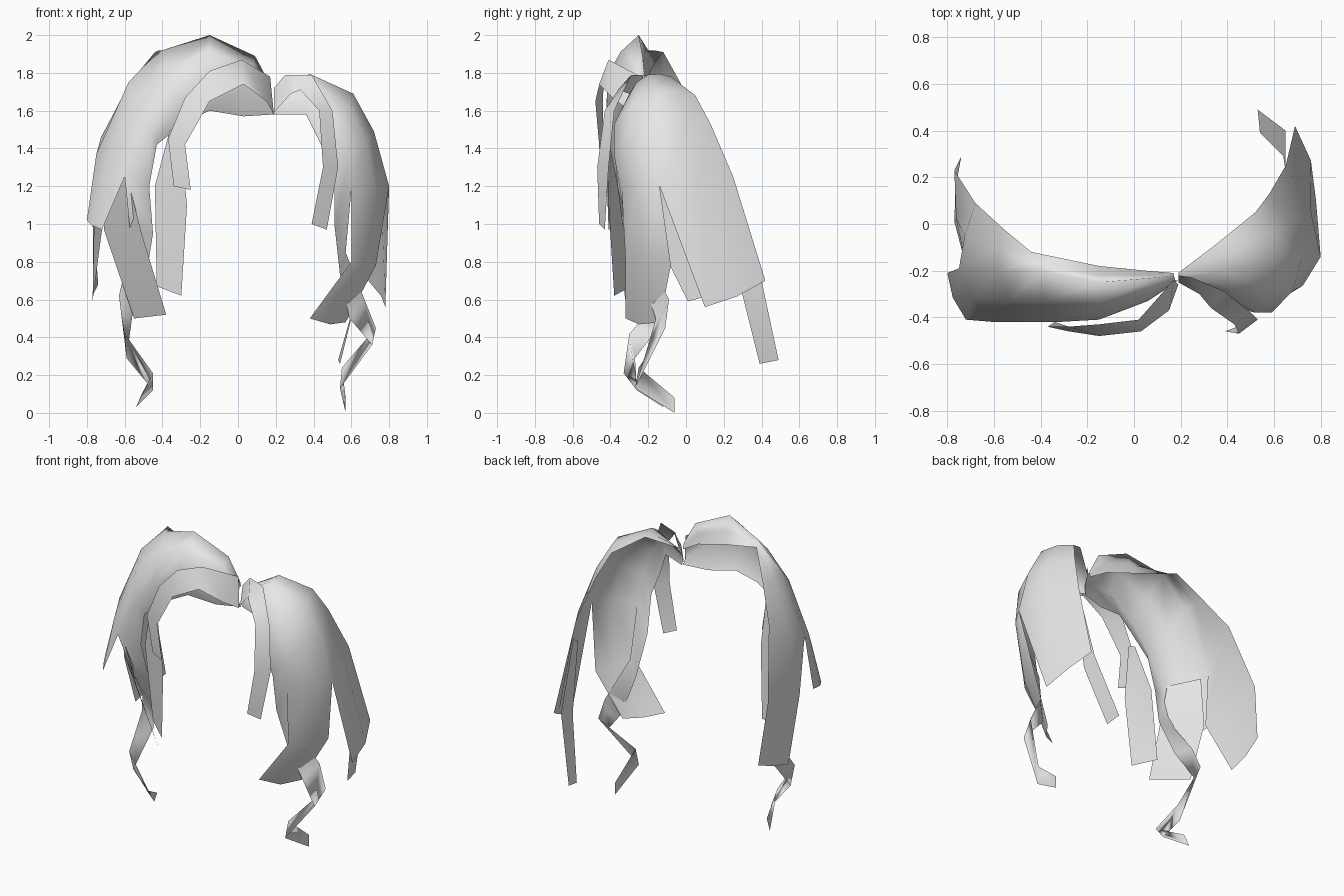
import bpy
import bmesh
from mathutils import Vector

default_cube = bpy.data.objects.get("Cube")
if default_cube:
    bpy.data.objects.remove(default_cube, do_unlink=True)

# Single hair colour
hair = bpy.data.materials.new("light grey hair")
hair.use_nodes = True
hair.diffuse_color = (.8, .8, .8, 1)
hair.node_tree.nodes["Principled BSDF"].inputs["Base Color"].default_value = (.8, .8, .8, 1)

HEAD_CENTRE = Vector((0, .2, 1.1))


def add_ribbon(bm, first_edge, second_edge, bulge=0):
    """Skin a ribbon between two edge paths, with a centre line pushed outward."""
    rows = []
    for first, second in zip(first_edge, second_edge):
        a, b = Vector(first), Vector(second)
        across = b - a
        middle = (a + b) / 2
        outward = middle - HEAD_CENTRE
        outward -= outward.project(across)
        middle += outward.normalized() * across.length * bulge
        columns = [a, middle, b] if bulge else [a, b]
        rows.append([bm.verts.new(point) for point in columns])
    for upper, lower in zip(rows, rows[1:]):
        for i in range(len(upper) - 1):
            bm.faces.new((upper[i], upper[i + 1], lower[i + 1], lower[i]))


def make_lock(name, *ribbons):
    """Build one lock of hair from ribbons that share their touching edges."""
    bm = bmesh.new()
    for ribbon in ribbons:
        add_ribbon(bm, *ribbon)
    bmesh.ops.remove_doubles(bm, verts=bm.verts, dist=.001)
    bmesh.ops.recalc_face_normals(bm, faces=bm.faces)
    facing = sum(face.normal.dot(face.calc_center_median() - HEAD_CENTRE) * face.calc_area()
                 for face in bm.faces)
    if facing < 0:
        bmesh.ops.reverse_faces(bm, faces=bm.faces)
    for face in bm.faces:
        face.smooth = True
    mesh = bpy.data.meshes.new(name)
    bm.to_mesh(mesh)
    bm.free()
    mesh.materials.append(hair)
    lock = bpy.data.objects.new(name, mesh)
    bpy.context.collection.objects.link(lock)
    return lock


# Left side hair: back tip, front tip and a narrow inner strand ending in a curl
back = [(.19, -.21, 1.7), (.36, -.08, 1.78), (.52, .05, 1.68), (.58, .13, 1.53),
        (.65, .25, 1.25), (.69, .42, .7)]
crown = [(.19, -.23, 1.66), (.39, -.2, 1.79), (.61, -.15, 1.69), (.72, -.15, 1.49),
         (.8, -.14, 1.2)]
ridge = [(.19, -.24, 1.62), (.38, -.3, 1.69), (.52, -.38, 1.53), (.59, -.38, 1.36),
         (.6, -.34, 1.18)]
inner = [(.19, -.23, 1.58), (.36, -.3, 1.58), (.44, -.36, 1.42), (.51, -.36, 1.25),
         (.51, -.32, 1)]
curl_outer = [(.57, -.22, .85), (.67, -.09, .6), (.73, -.11, .45), (.55, -.25, .24),
              (.57, -.06, .08)]
curl_inner = [(.54, -.24, .73), (.59, -.16, .5), (.71, -.2, .36), (.54, -.27, .13),
              (.57, -.06, 0)]
make_lock("left_side_hair",
          (back, crown + [(.78, .1, .56)], .08),
          (crown + [(.73, -.08, .78), (.57, -.14, .48)],
           ridge + [(.6, -.32, .8), (.38, -.32, .5)], .12),
          (ridge + curl_outer, inner + curl_inner))

# Right side hair: back tip, swept middle tip and an inner strand ending in a curl
back = [(.17, -.21, 1.7), (.05, -.2, 1.77), (-.15, -.18, 1.83), (-.44, -.12, 1.91),
        (-.56, -.02, 1.73), (-.68, .09, 1.53), (-.77, .23, 1.08), (-.74, .29, .68)]
crown = [(.17, -.22, 1.74), (.09, -.23, 1.89), (-.15, -.25, 2), (-.4, -.2, 1.92),
         (-.58, -.2, 1.75), (-.75, -.19, 1.37)]
ridge = [(.18, -.25, 1.62), (.06, -.33, 1.74), (-.15, -.41, 1.8), (-.33, -.42, 1.66),
         (-.46, -.42, 1.5), (-.6, -.42, 1.25)]
inner = [(.19, -.24, 1.58), (.03, -.28, 1.57), (-.15, -.32, 1.6), (-.28, -.36, 1.54),
         (-.43, -.38, 1.42), (-.47, -.36, 1.2)]
curl_outer = [(-.57, -.3, .95), (-.6, -.16, .75), (-.63, -.12, .62), (-.6, -.3, .42),
              (-.45, -.33, .21), (-.51, -.13, .1)]
curl_inner = [(-.45, -.3, .95), (-.49, -.2, .7), (-.56, -.1, .51), (-.59, -.27, .29),
              (-.45, -.26, .12), (-.54, -.12, .03)]
make_lock("right_side_hair",
          (back, crown + [(-.72, -.18, .97), (-.77, .01, .59)], .04),
          (crown + [(-.8, -.21, 1.02)], ridge + [(-.72, -.41, .97)], .08),
          (ridge + curl_outer, inner + curl_inner))

# Pointed lock showing under the swept hair
make_lock("right_under_lock", (
    [(-.7, -.2, 1.3), (-.71, -.18, .97), (-.55, -.12, .5)],
    [(-.6, -.4, 1.3), (-.51, -.37, .95), (-.38, -.31, .52)]))

# Front bangs on both sides of the parting
make_lock("right_bang", (
    [(.17, -.24, 1.78), (.02, -.41, 1.87), (-.15, -.43, 1.81), (-.28, -.44, 1.67),
     (-.37, -.44, 1.45), (-.34, -.42, 1.2)],
    [(.19, -.26, 1.58), (.15, -.37, 1.65), (.03, -.46, 1.74), (-.15, -.48, 1.65),
     (-.28, -.46, 1.42), (-.25, -.45, 1.18)]))
make_lock("left_bang", (
    [(.19, -.22, 1.72), (.25, -.23, 1.79), (.39, -.29, 1.79), (.5, -.38, 1.6),
     (.53, -.41, 1.3), (.47, -.43, .97)],
    [(.19, -.25, 1.59), (.28, -.3, 1.69), (.33, -.36, 1.71), (.43, -.43, 1.6),
     (.45, -.47, 1.3), (.39, -.46, 1)]))

# Straight lock hanging behind the right bang
make_lock("right_inner_lock", (
    [(-.36, -.42, 1.5), (-.44, -.36, 1.2), (-.43, -.29, .67)],
    [(-.31, -.42, 1.48), (-.27, -.41, 1.1), (-.3, -.38, .62)]))

# Thin lock under the left side hair at the back
make_lock("left_back_lock", (
    [(.65, .27, 1.15), (.65, .4, .7), (.53, .49, .28)],
    [(.65, .22, 1.12), (.64, .29, .66), (.54, .39, .26)]))
